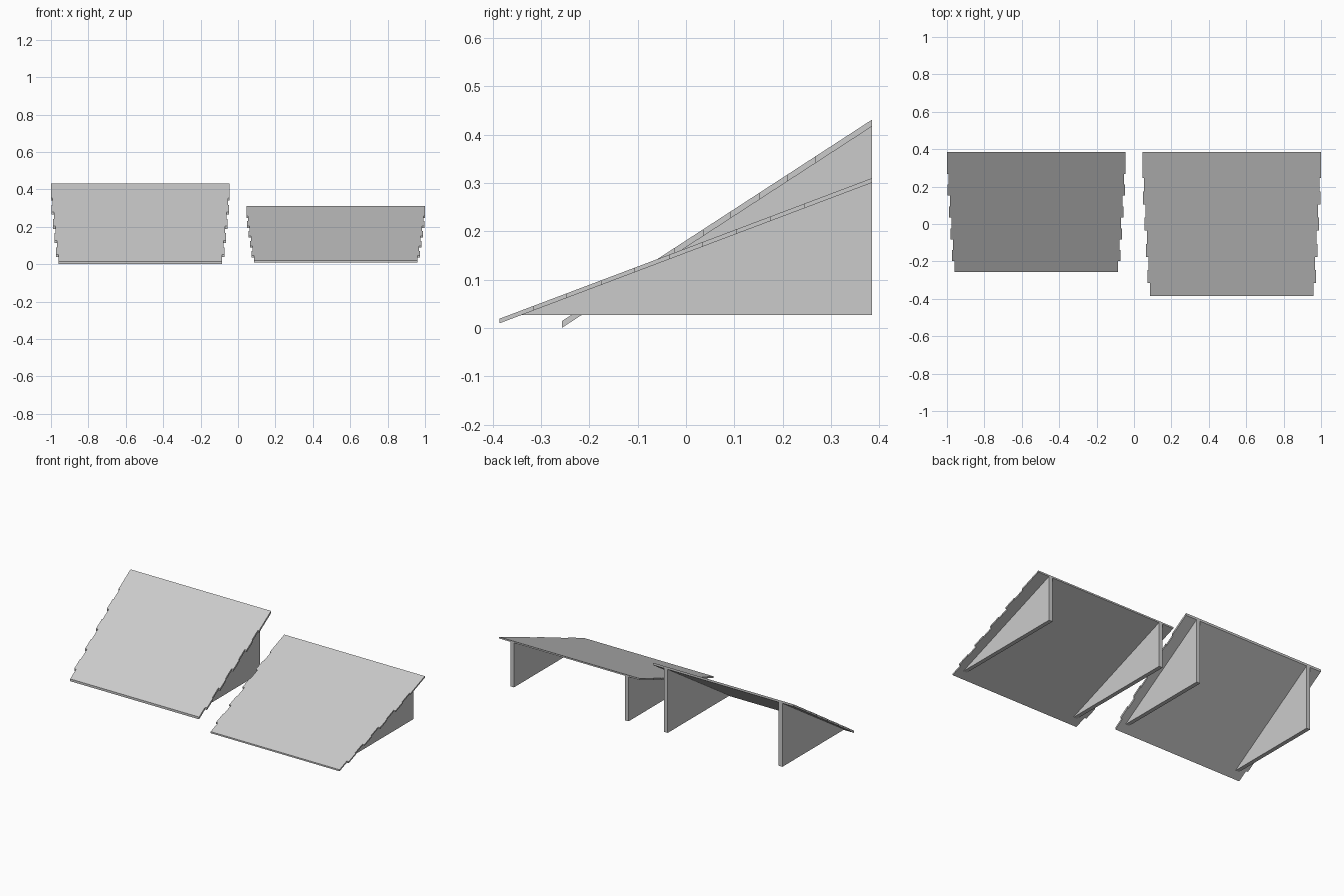
import bpy
import bmesh

cube = bpy.data.objects.get("Cube")
if cube:
    bpy.data.objects.remove(cube, do_unlink=True)

grey = bpy.data.materials.new("plain_grey")
grey.use_nodes = True
grey.diffuse_color = (0.6, 0.6, 0.6, 1)
grey.node_tree.nodes["Principled BSDF"].inputs["Base Color"].default_value = (0.6, 0.6, 0.6, 1)

BACK = 0.385
FOOT = 0.027
COURSES = 11


def extruded(name, outline, offset):
    """Extrude a planar outline of points by an offset vector."""
    bm = bmesh.new()
    face = bm.faces.new([bm.verts.new(p) for p in outline])
    out = bmesh.ops.extrude_face_region(bm, geom=[face])
    moved = [g for g in out["geom"] if isinstance(g, bmesh.types.BMVert)]
    bmesh.ops.translate(bm, verts=moved, vec=offset)
    bmesh.ops.recalc_face_normals(bm, faces=bm.faces)
    mesh = bpy.data.meshes.new(name)
    bm.to_mesh(mesh)
    bm.free()
    mesh.materials.append(grey)
    obj = bpy.data.objects.new(name, mesh)
    bpy.context.collection.objects.link(obj)


def ramp(name, cx, front, low, high, thick):
    slope = (high - low) / (BACK - front)
    step = (BACK - front) / COURSES

    def top(y):
        return low + (y - front) * slope

    # Sloping deck, wider at the back, with toothed side edges
    side = []
    for k in range(COURSES):
        half = min(0.438 + 0.004 * k + 0.009 * (k % 2), 0.4775)
        side += [(half, front + k * step), (half, front + (k + 1) * step)]
    outline = [(cx + x, y, top(y)) for x, y in side]
    outline += [(cx - x, y, top(y)) for x, y in reversed(side)]
    extruded(name + "_deck", outline, (0, 0, -thick))

    # Two wedge supports under the deck
    drop = thick * 0.9
    tip = front + (FOOT + drop - low) / slope
    for label, x in (("left", cx + 0.377), ("right", cx - 0.402)):
        wedge = [(x, tip, FOOT), (x, BACK, FOOT), (x, BACK, top(BACK) - drop)]
        extruded(f"{name}_{label}_support", wedge, (0.025, 0, 0))


ramp("steep_ramp", -0.5225, -0.257, 0.014, 0.431, 0.014)
ramp("shallow_ramp", 0.5225, -0.386, 0.019, 0.31, 0.0095)
